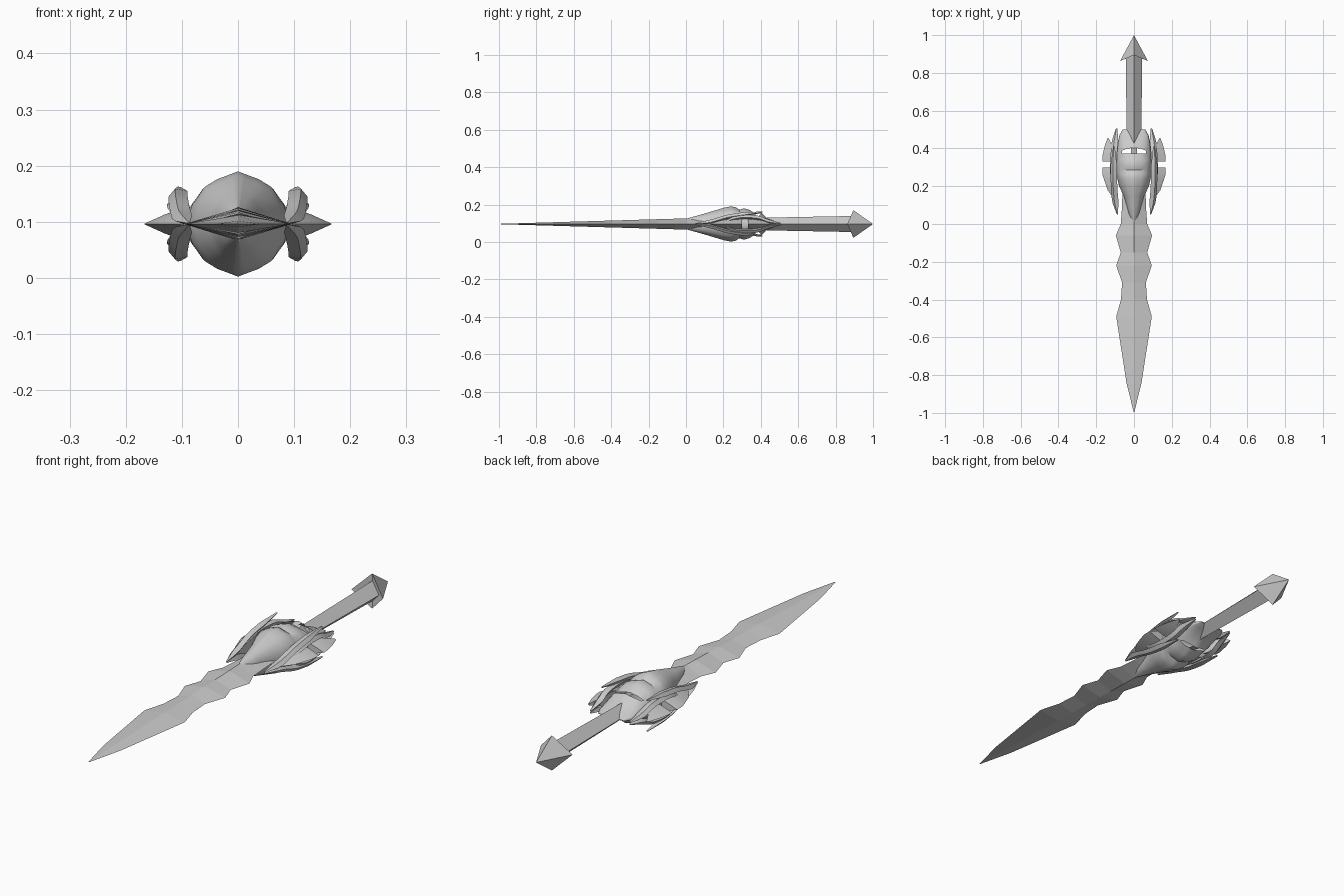
import bpy, bmesh
from mathutils import Vector

if "Cube" in bpy.data.objects:
    bpy.data.objects.remove(bpy.data.objects["Cube"])

MID = 0.096  # height of the symmetry plane


def finish(name, bm, mirror=(False, False), smooth=None):
    bmesh.ops.remove_doubles(bm, verts=bm.verts, dist=1e-5)
    bmesh.ops.recalc_face_normals(bm, faces=bm.faces)
    me = bpy.data.meshes.new(name)
    bm.to_mesh(me)
    bm.free()
    ob = bpy.data.objects.new(name, me)
    bpy.context.collection.objects.link(ob)
    ob.location.z = MID
    bpy.context.view_layer.objects.active = ob
    for o in bpy.context.selected_objects:
        o.select_set(False)
    ob.select_set(True)
    if smooth:
        bpy.ops.object.shade_smooth_by_angle(angle=smooth)
    if any(mirror):
        m = ob.modifiers.new("mirror", 'MIRROR')
        m.use_axis = (mirror[0], False, mirror[1])
        m.merge_threshold = 0.0005
    return ob


def loft(rings, closed=True, caps=True, skip=()):
    """Skin a list of point rings; skip lists (row, column) cells left open."""
    bm = bmesh.new()
    vs = [[bm.verts.new(p) for p in r] for r in rings]
    n = len(vs[0])
    for i in range(len(vs) - 1):
        for j in range(n if closed else n - 1):
            if (i, j) not in skip:
                k = (j + 1) % n
                bm.faces.new((vs[i][j], vs[i][k], vs[i + 1][k], vs[i + 1][j]))
    if caps and closed:
        bm.faces.new(vs[0])
        bm.faces.new(vs[-1])
    return bm


def diamond(y, w, h, x=0):
    return [(x + w, y, 0), (x, y, h), (x - w, y, 0), (x, y, -h)]


def smooth_path(pts, steps=4):
    """Catmull-Rom resampling of a short control path."""
    pts = [Vector(p) for p in pts]
    p = [2 * pts[0] - pts[1]] + pts + [2 * pts[-1] - pts[-2]]
    out = []
    for i in range(1, len(p) - 2):
        a, b, c, d = p[i - 1:i + 3]
        for s in range(steps):
            t = s / steps
            out.append(0.5 * (2 * b + (c - a) * t + (2 * a - 5 * b + 4 * c - d) * t * t
                              + (3 * b - a - 3 * c + d) * t ** 3))
    return out + [pts[-1]]


# wavy diamond-section blade
outline = [(-0.995, 0.002), (-0.84, 0.04), (-0.49, 0.094), (-0.40, 0.069), (-0.31, 0.063),
           (-0.22, 0.094), (-0.15, 0.07), (-0.06, 0.096), (0.0, 0.07), (0.08, 0.064), (0.2, 0.06)]
finish("blade", loft([diamond(y, w, 0.001 + 0.029 * (y + 1)) for y, w in outline]))

# grip
finish("grip", loft([diamond(0.43, 0.038, 0.034), diamond(0.9, 0.044, 0.043)]))

# four-sided pointed pommel
bm = bmesh.new()
tip, inner = bm.verts.new((0, 1, 0)), bm.verts.new((0, 0.9, 0))
rim = [bm.verts.new(p) for p in
       [(0.074, 0.862, 0), (0, 0.895, 0.074), (-0.074, 0.862, 0), (0, 0.895, -0.074)]]
for i in range(4):
    bm.faces.new((rim[i], rim[(i + 1) % 4], tip))
    bm.faces.new((rim[(i + 1) % 4], rim[i], inner))
finish("pommel", bm)

# mask-shaped guard: hollow shell with open eye slits, one quarter mirrored
mask = [(0.0, 0.004, 0.028), (0.05, 0.03, 0.042), (0.1, 0.042, 0.056), (0.15, 0.055, 0.071),
        (0.2, 0.079, 0.086), (0.24, 0.088, 0.094), (0.265, 0.092, 0.09), (0.285, 0.094, 0.076),
        (0.31, 0.095, 0.084), (0.34, 0.095, 0.075), (0.372, 0.094, 0.056), (0.403, 0.092, 0.062),
        (0.43, 0.086, 0.032), (0.47, 0.077, 0.018), (0.5, 0.06, 0.002)]
section = [(0, 1), (0.16, 0.94), (0.42, 0.85), (0.68, 0.7), (0.88, 0.4), (1, 0)]
rings = []
for y, w, h in mask:
    slant = 0.03 if y == 0.403 else 0
    rings.append([(w * a, y - slant * a * a, h * b) for a, b in section])
finish("mask_guard", loft(rings, closed=False, skip=((10, 1), (10, 2))), (True, True), 0.6)

# curling strands at the sides of the mask
strands = {
    "long_strand": [(0.088, 0.05, 0.002), (0.1, 0.13, 0.012), (0.106, 0.22, 0.038),
                    (0.107, 0.31, 0.052), (0.106, 0.41, 0.064)],
    "short_strand": [(0.108, 0.19, 0.006), (0.11, 0.28, 0.036), (0.106, 0.38, 0.034),
                     (0.1, 0.44, 0.014), (0.092, 0.505, 0.004)],
}
for name, ctrl in strands.items():
    path = smooth_path(ctrl)
    rings = []
    for i, p in enumerate(path):
        t = i / (len(path) - 1)
        f = min(1, 0.15 + 4 * t, 0.25 + 3 * (1 - t))
        w, h = 0.017 * f, 0.011 * f
        rings.append([p + Vector(q) for q in
                      [(w, 0, -0.3 * h), (0.3 * w, 0, h), (-w, 0, 0.6 * h), (-0.3 * w, 0, -h)]])
    finish(name, loft(rings), (True, True), 0.6)

# pointed outer fins: (y, inner x, outer x, half height)
fins = {
    "front_fin": [(0.13, 0.098, 0.103, 0.003), (0.18, 0.098, 0.14, 0.018),
                  (0.23, 0.095, 0.157, 0.027), (0.265, 0.095, 0.168, 0.03), (0.3, 0.095, 0.168, 0.026)],
    "rear_fin": [(0.332, 0.095, 0.168, 0.024), (0.36, 0.1, 0.167, 0.026),
                 (0.41, 0.112, 0.156, 0.018), (0.455, 0.135, 0.14, 0.003)],
}
for name, rows in fins.items():
    rings = []
    for y, a, b, h in rows:
        m = a + 0.5 * (b - a)
        rings.append([(a, y, -h), (m, y, -0.55 * h), (b, y, 0),
                      (m, y, 0.55 * h), (a, y, h)])
    finish(name, loft(rings), (True, False), 0.6)
